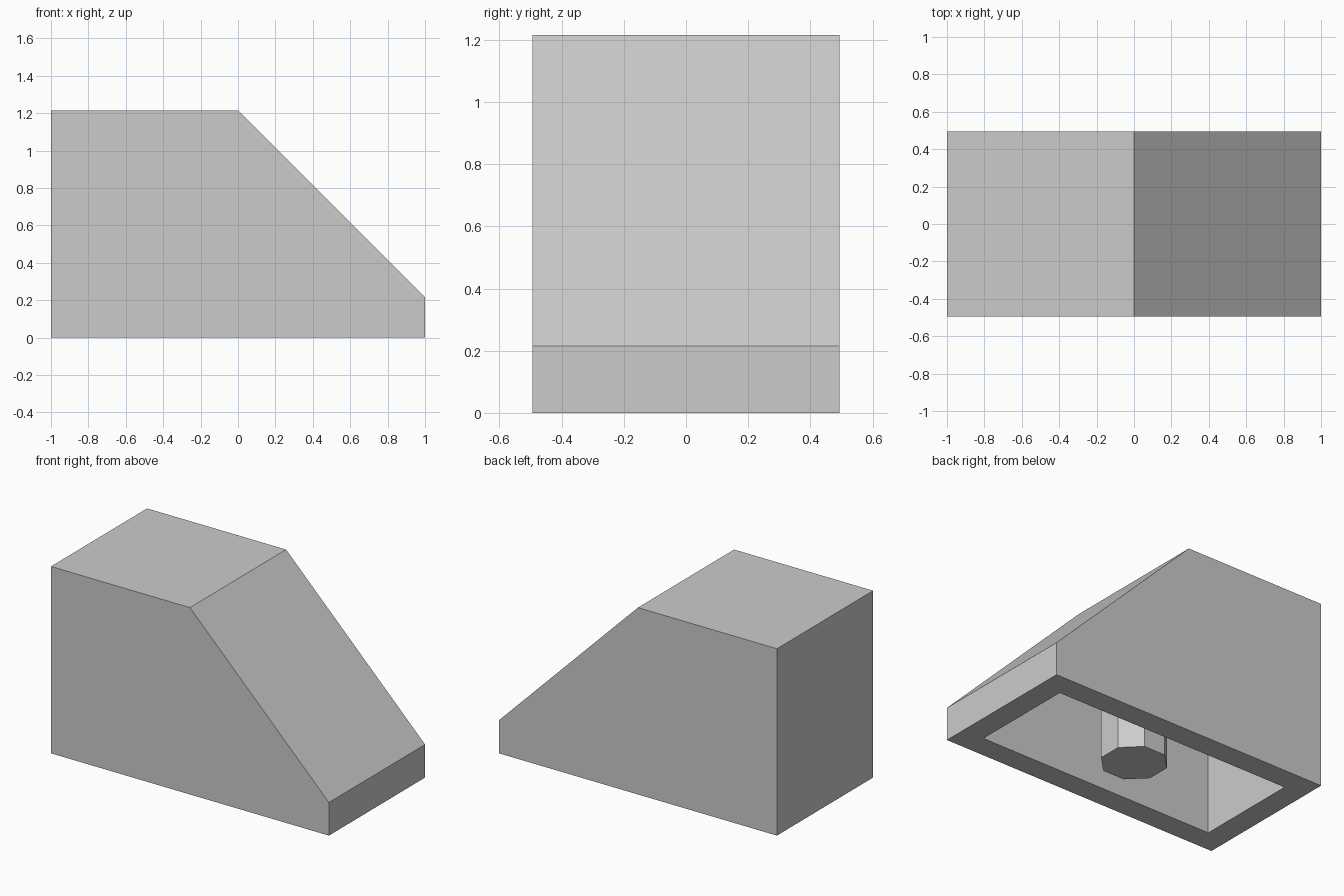
import bpy
import bmesh
import math

cube = bpy.data.objects.get("Cube")
if cube:
    bpy.data.objects.remove(cube, do_unlink=True)

# Main dimensions
HALF_X, HALF_Y = 1.0, 0.494
HEIGHT, LIP, WALL = 1.215, 0.215, 0.15
POST_RADIUS = 0.2

grey = bpy.data.materials.new("light grey")
grey.use_nodes = True
colour = (0.6, 0.6, 0.6, 1.0)
grey.diffuse_color = colour
grey.node_tree.nodes["Principled BSDF"].inputs["Base Color"].default_value = colour


def finish(bm, name):
    bmesh.ops.recalc_face_normals(bm, faces=bm.faces)
    mesh = bpy.data.meshes.new(name)
    bm.to_mesh(mesh)
    bm.free()
    mesh.materials.append(grey)
    obj = bpy.data.objects.new(name, mesh)
    bpy.context.collection.objects.link(obj)
    return obj


def open_prism(bm, profile, half_y):
    """Extrude an xz profile along y, leaving its first edge (the base) open."""
    front = [bm.verts.new((x, -half_y, z)) for x, z in profile]
    back = [bm.verts.new((x, half_y, z)) for x, z in profile]
    bm.faces.new(front)
    bm.faces.new(back)
    n = len(profile)
    for i in range(1, n):
        j = (i + 1) % n
        bm.faces.new((front[i], front[j], back[j], back[i]))
    return [front[0], front[1], back[1], back[0]]


# Hollow sloped body: outer skin, offset inner skin and a flat rim between
bm = bmesh.new()
outer = [(-HALF_X, 0), (HALF_X, 0), (HALF_X, LIP), (0, HEIGHT), (-HALF_X, HEIGHT)]
slope_top = HEIGHT - WALL * math.sqrt(2)
inner_x, ceiling = HALF_X - WALL, HEIGHT - WALL
inner = [(-inner_x, 0), (inner_x, 0), (inner_x, slope_top - inner_x),
         (slope_top - ceiling, ceiling), (-inner_x, ceiling)]
outer_rim = open_prism(bm, outer, HALF_Y)
inner_rim = open_prism(bm, inner, HALF_Y - WALL)
for i in range(4):
    j = (i + 1) % 4
    bm.faces.new((outer_rim[i], outer_rim[j], inner_rim[j], inner_rim[i]))
finish(bm, "sloped_body")

# Eight-sided post underneath, its top buried in the roof
bm = bmesh.new()
rings = []
for top in (False, True):
    ring = []
    for i in range(8):
        a = math.radians(45 * i + 22.5)
        x, y = POST_RADIUS * math.cos(a), POST_RADIUS * math.sin(a)
        z = min(HEIGHT - WALL / 2, HEIGHT - WALL * 0.7 - x) if top else 0
        ring.append(bm.verts.new((x, y, z)))
    bm.faces.new(ring)
    rings.append(ring)
for i in range(8):
    j = (i + 1) % 8
    bm.faces.new((rings[0][i], rings[0][j], rings[1][j], rings[1][i]))
finish(bm, "underside_post")
